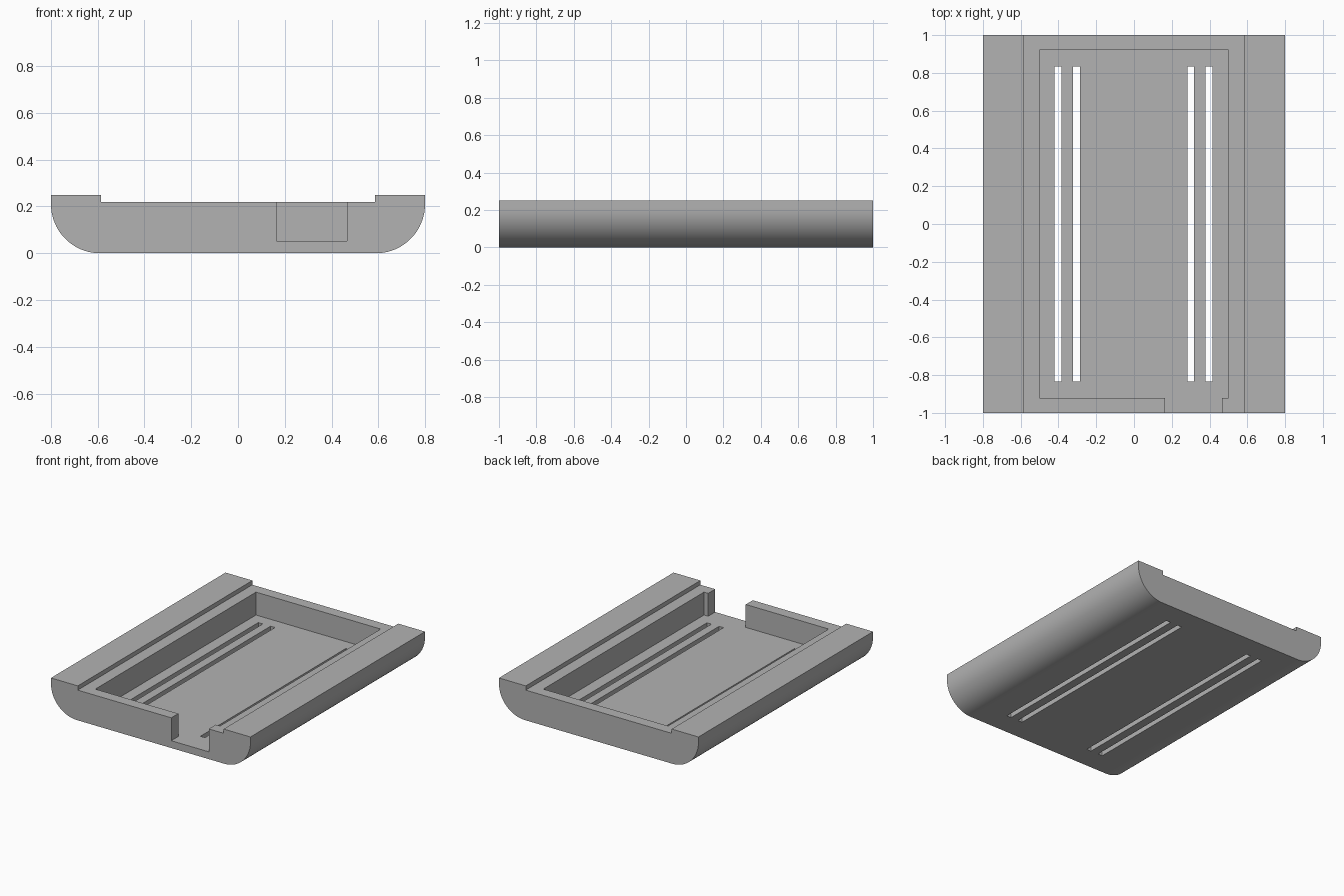
import bpy, bmesh, math

cube = bpy.data.objects.get("Cube")
if cube:
    bpy.data.objects.remove(cube, do_unlink=True)

HALF_W, HALF_L, TOP = 0.8, 1.0, 0.25
LIP_X, LEDGE_Z, FLOOR_Z = 0.585, 0.219, 0.053
RADIUS, STEPS = 0.21, 24

grey = bpy.data.materials.new("plain grey")
grey.use_nodes = True
colour = (0.45, 0.45, 0.45, 1)
grey.diffuse_color = colour
grey.node_tree.nodes["Principled BSDF"].inputs["Base Color"].default_value = colour


def add_object(name, bm):
    bmesh.ops.recalc_face_normals(bm, faces=bm.faces)
    mesh = bpy.data.meshes.new(name)
    bm.to_mesh(mesh)
    bm.free()
    obj = bpy.data.objects.new(name, mesh)
    bpy.context.collection.objects.link(obj)
    return obj


def cut_box(target, x0, x1, y0, y1, z0, z1):
    """Subtract a box given by its limits."""
    bm = bmesh.new()
    bmesh.ops.create_cube(bm, size=1)
    for v in bm.verts:
        v.co = (x1 if v.co.x > 0 else x0,
                y1 if v.co.y > 0 else y0,
                z1 if v.co.z > 0 else z0)
    cutter = add_object("cutter", bm)
    cutter.hide_render = True
    mod = target.modifiers.new("cut", "BOOLEAN")
    mod.operation, mod.solver, mod.object = "DIFFERENCE", "EXACT", cutter
    bpy.ops.object.modifier_apply(modifier=mod.name)
    bpy.data.objects.remove(cutter, do_unlink=True)


# Tray body: rounded lower corners and raised side rails, extruded along y
right = [(LIP_X, LEDGE_Z), (LIP_X, TOP), (HALF_W, TOP)]
for i in range(STEPS + 1):
    a = math.pi / 2 * i / STEPS
    right.append((HALF_W - RADIUS + RADIUS * math.cos(a), RADIUS - RADIUS * math.sin(a)))
profile = right + [(-x, z) for x, z in reversed(right)]

bm = bmesh.new()
face = bm.faces.new([bm.verts.new((x, -HALF_L, z)) for x, z in profile])
extruded = bmesh.ops.extrude_face_region(bm, geom=[face])["geom"]
bmesh.ops.translate(bm, vec=(0, 2 * HALF_L, 0),
                    verts=[g for g in extruded if isinstance(g, bmesh.types.BMVert)])
tray = add_object("tray", bm)
tray.data.materials.append(grey)
bpy.ops.object.select_all(action="DESELECT")
bpy.context.view_layer.objects.active = tray
tray.select_set(True)

# Pocket and the notch through the front wall
cut_box(tray, -0.5, 0.5, -0.92, 0.92, FLOOR_Z, 0.5)
cut_box(tray, 0.165, 0.466, -1.1, -0.9, FLOOR_Z, 0.5)

# Long slots through the floor
for x in (-0.402, -0.304, 0.3, 0.397):
    cut_box(tray, x - 0.018, x + 0.018, -0.833, 0.833, -0.1, 0.1)

bpy.ops.object.shade_smooth_by_angle(angle=math.radians(30))
